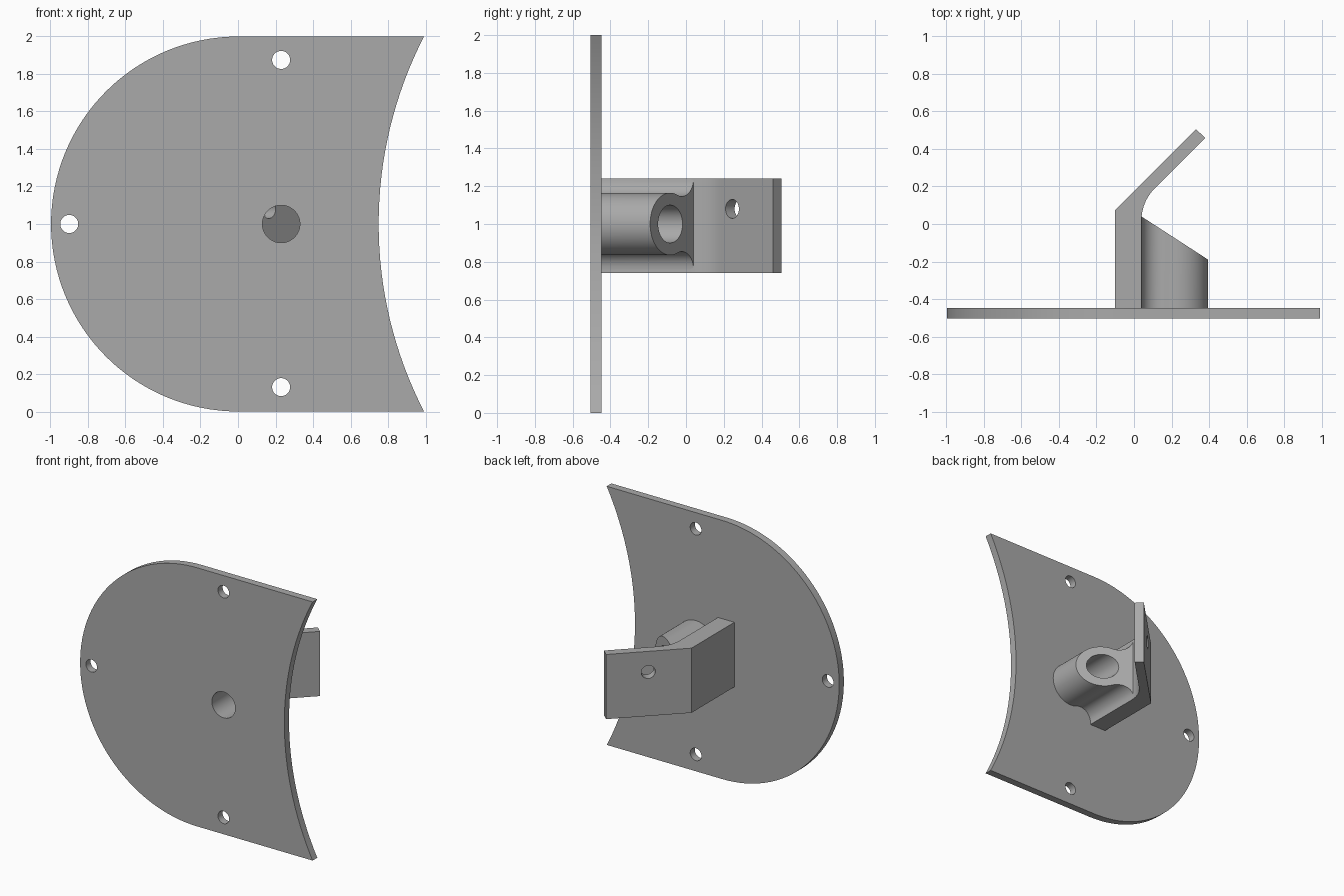
import bpy, bmesh, math
from mathutils import Vector, Matrix

cube = bpy.data.objects.get("Cube")
if cube:
    bpy.data.objects.remove(cube, do_unlink=True)

grey = bpy.data.materials.new("plain grey")
grey.use_nodes = True
colour = (0.4, 0.4, 0.4, 1)
grey.diffuse_color = colour
grey.node_tree.nodes["Principled BSDF"].inputs["Base Color"].default_value = colour


def arc(cx, cy, r, start, end, steps):
    """Points on a circle arc, angles in degrees."""
    angles = [math.radians(start + (end - start) * i / steps) for i in range(steps + 1)]
    return [(cx + r * math.cos(a), cy + r * math.sin(a)) for a in angles]


def prism(name, bottom, top):
    """Solid between two matching outlines of 3D points."""
    bm = bmesh.new()
    low = [bm.verts.new(p) for p in bottom]
    high = [bm.verts.new(p) for p in top]
    bm.faces.new(low)
    bm.faces.new(high[::-1])
    n = len(low)
    for i in range(n):
        j = (i + 1) % n
        bm.faces.new((low[j], low[i], high[i], high[j]))
    bmesh.ops.recalc_face_normals(bm, faces=bm.faces)
    mesh = bpy.data.meshes.new(name)
    bm.to_mesh(mesh)
    bm.free()
    mesh.materials.append(grey)
    obj = bpy.data.objects.new(name, mesh)
    bpy.context.collection.objects.link(obj)
    return obj


def drill(obj, centre, axis, radius, depth):
    """Cut a round hole through a part and apply it."""
    turn = Vector((0, 0, 1)).rotation_difference(Vector(axis)).to_matrix().to_4x4()
    bm = bmesh.new()
    bmesh.ops.create_cone(bm, cap_ends=True, segments=48, radius1=radius, radius2=radius,
                          depth=depth, matrix=Matrix.Translation(centre) @ turn)
    mesh = bpy.data.meshes.new("hole_cutter")
    bm.to_mesh(mesh)
    bm.free()
    mesh.materials.append(grey)
    cutter = bpy.data.objects.new("hole_cutter", mesh)
    cutter.hide_render = True
    bpy.context.collection.objects.link(cutter)
    mod = obj.modifiers.new("hole", "BOOLEAN")
    mod.operation = "DIFFERENCE"
    mod.solver = "EXACT"
    mod.object = cutter
    bpy.context.view_layer.objects.active = obj
    bpy.ops.object.modifier_apply(modifier=mod.name)
    bpy.data.objects.remove(cutter, do_unlink=True)


FRONT, BACK = -0.505, -0.448
BORE = (0.23, 1.0)

# Upright plate: round on one side, concave on the other
sag = 0.242
big = (1 + sag * sag) / (2 * sag)
half = math.degrees(math.asin(1 / big))
outline = arc(0.003, 1, 1, 90, 270, 64) + arc(0.75 + big, 1, big, 180 + half, 180 - half, 32)
plate = prism("plate", [(x, FRONT, z) for x, z in outline], [(x, BACK, z) for x, z in outline])
for x, z in [(0.23, 1.875), (0.23, 0.13), (-0.9, 1.0)]:
    drill(plate, (x, FRONT, z), (0, 1, 0), 0.048, 0.4)
drill(plate, (BORE[0], FRONT, BORE[1]), (0, 1, 0), 0.1, 0.4)

# Bent bracket: straight wall, then a tab leaning at 45 degrees
bend = arc(0.28, 0.02, 0.24, 135, 180, 12)
profile = [(0.04, BACK), (-0.1, BACK), (-0.1, 0.075), (0.33, 0.505), (0.38, 0.46)] + bend
bracket = prism("bent_bracket", [(x, y, 0.74) for x, y in profile],
                [(x, y, 1.24) for x, y in profile])
drill(bracket, (0.14, 0.27, 1.08), (1, -1, 0), 0.05, 0.4)

# Tubular boss blended into the bracket, with a slanted end
R, FILLET = 0.165, 0.094
fx, fz = 0.04 + FILLET, 1.24
meet = math.degrees(math.atan2(fz - BORE[1], fx - BORE[0]))
upper = arc(fx, fz, FILLET, 180, 180 + meet, 12)
lower = [(x, 2 - z) for x, z in reversed(upper)]
section = upper + arc(*BORE, R, meet, -meet, 40)[1:-1] + lower
boss = prism("bore_boss", [(x, BACK, z) for x, z in section],
             [(x, 0.04 - 0.648 * (x - 0.04), z) for x, z in section])
drill(boss, (BORE[0], -0.2, BORE[1]), (0, 1, 0), 0.1, 1.2)

# Smooth the curved walls and keep the edges crisp
bpy.ops.object.select_all(action="DESELECT")
for obj in (plate, bracket, boss):
    obj.select_set(True)
bpy.context.view_layer.objects.active = plate
bpy.ops.object.shade_smooth_by_angle(angle=math.radians(25))
